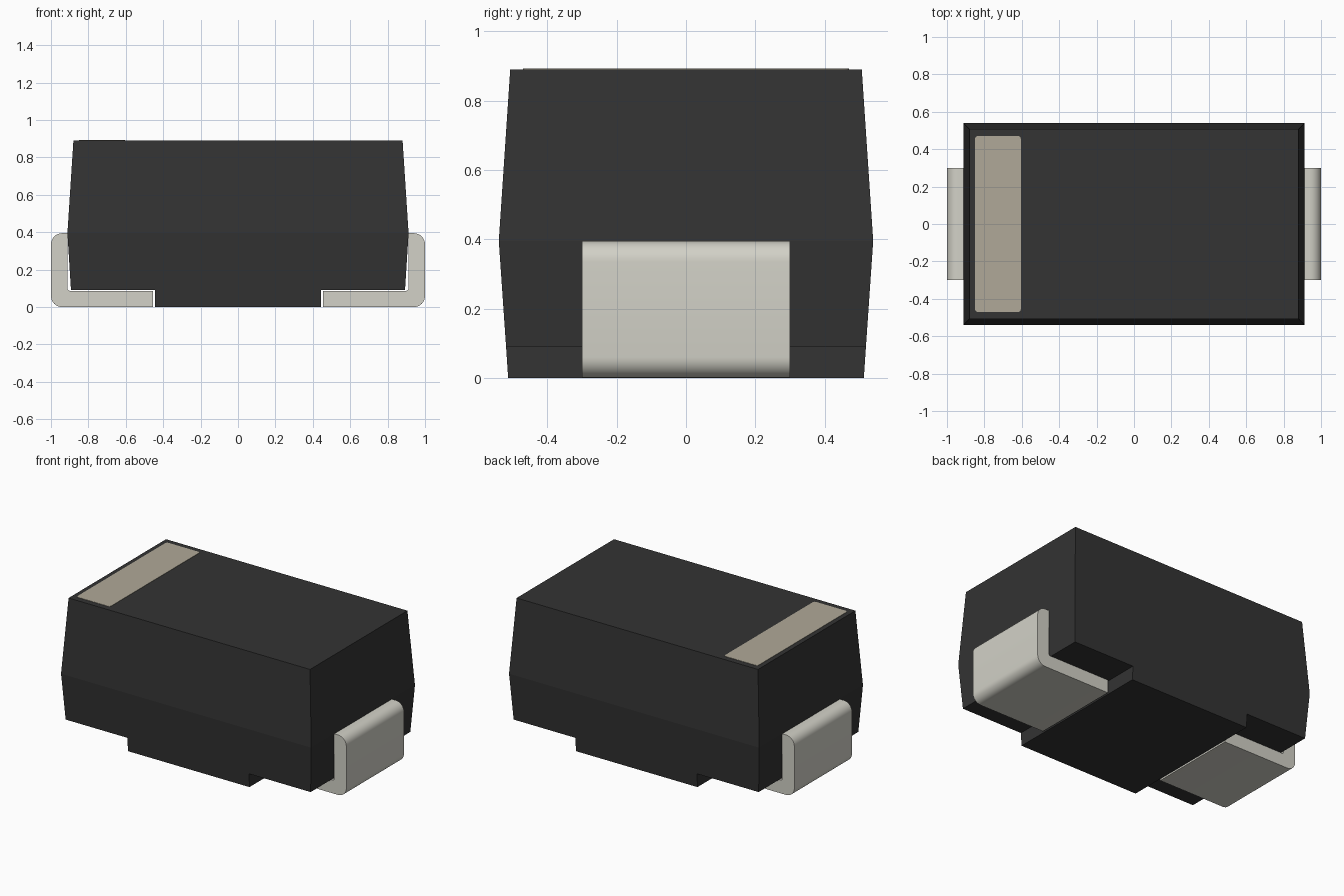
import bpy, bmesh, math

cube = bpy.data.objects.get("Cube")
if cube:
    bpy.data.objects.remove(cube, do_unlink=True)


def material(name, rgb):
    m = bpy.data.materials.new(name)
    m.use_nodes = True
    m.diffuse_color = (*rgb, 1)
    m.node_tree.nodes["Principled BSDF"].inputs["Base Color"].default_value = (*rgb, 1)
    return m


BLACK = material("black plastic", (0.033, 0.033, 0.033))
METAL = material("tinned metal", (0.645, 0.638, 0.571))
TAN = material("tan marking", (0.434, 0.397, 0.314))


def finish(name, bm, mat, smooth=False):
    bmesh.ops.recalc_face_normals(bm, faces=bm.faces)
    me = bpy.data.meshes.new(name)
    bm.to_mesh(me)
    bm.free()
    me.materials.append(mat)
    ob = bpy.data.objects.new(name, me)
    bpy.context.collection.objects.link(ob)
    if smooth:
        bpy.ops.object.select_all(action='DESELECT')
        ob.select_set(True)
        bpy.context.view_layer.objects.active = ob
        bpy.ops.object.shade_smooth_by_angle(angle=math.radians(30))
    return ob


def loft(name, sections, mat):
    """Stack of rectangles given as (half x, half y, z)."""
    bm = bmesh.new()
    rings = [[bm.verts.new((sx * hx, sy * hy, z))
              for sx, sy in ((-1, -1), (1, -1), (1, 1), (-1, 1))]
             for hx, hy, z in sections]
    for a, b in zip(rings, rings[1:]):
        for i in range(4):
            j = (i + 1) % 4
            bm.faces.new((a[i], a[j], b[j], b[i]))
    bm.faces.new(rings[0])
    bm.faces.new(rings[-1])
    return finish(name, bm, mat)


def rounded(corners, steps=8):
    """Outline from (x, y, radius) corners that are all right angles."""
    pts = []
    for k, (x, y, r) in enumerate(corners):
        if r == 0:
            pts.append((x, y))
            continue
        ends = []
        for n in (corners[k - 1], corners[(k + 1) % len(corners)]):
            d = math.hypot(n[0] - x, n[1] - y)
            ends.append(((n[0] - x) / d * r, (n[1] - y) / d * r))
        (ax, ay), (bx, by) = ends
        for s in range(steps + 1):
            t = s / steps * math.pi / 2
            u, v = 1 - math.sin(t), 1 - math.cos(t)
            pts.append((x + ax * u + bx * v, y + ay * u + by * v))
    return pts


def prism(name, points, offset, mat, smooth=False):
    bm = bmesh.new()
    face = bm.faces.new([bm.verts.new(p) for p in points])
    ext = bmesh.ops.extrude_face_region(bm, geom=[face])
    verts = [g for g in ext["geom"] if isinstance(g, bmesh.types.BMVert)]
    bmesh.ops.translate(bm, verts=verts, vec=offset)
    return finish(name, bm, mat, smooth)


# Moulded body, widest at the parting line, with a raised foot underneath
loft("body", [(0.893, 0.519, 0.09), (0.912, 0.54, 0.395), (0.88, 0.507, 0.89)], BLACK)
loft("body_foot", [(0.443, 0.513, 0.0), (0.443, 0.519, 0.09)], BLACK)

# L-shaped folded leads at both ends
profile = rounded([(0.455, 0, 0), (1, 0, 0.06), (1, 0.395, 0.06),
                   (0.911, 0.395, 0), (0.911, 0.087, 0.012), (0.455, 0.087, 0)])
for name, s in (("left_lead", 1), ("right_lead", -1)):
    prism(name, [(s * x, -0.3, z) for x, z in profile], (0, 0.6, 0), METAL, True)

# Polarity band on the top
band = rounded([(-0.85, -0.47, 0.015), (-0.605, -0.47, 0.015),
                (-0.605, 0.47, 0.015), (-0.85, 0.47, 0.015)], 5)
prism("polarity_band", [(x, y, 0.888) for x, y in band], (0, 0, 0.004), TAN)
